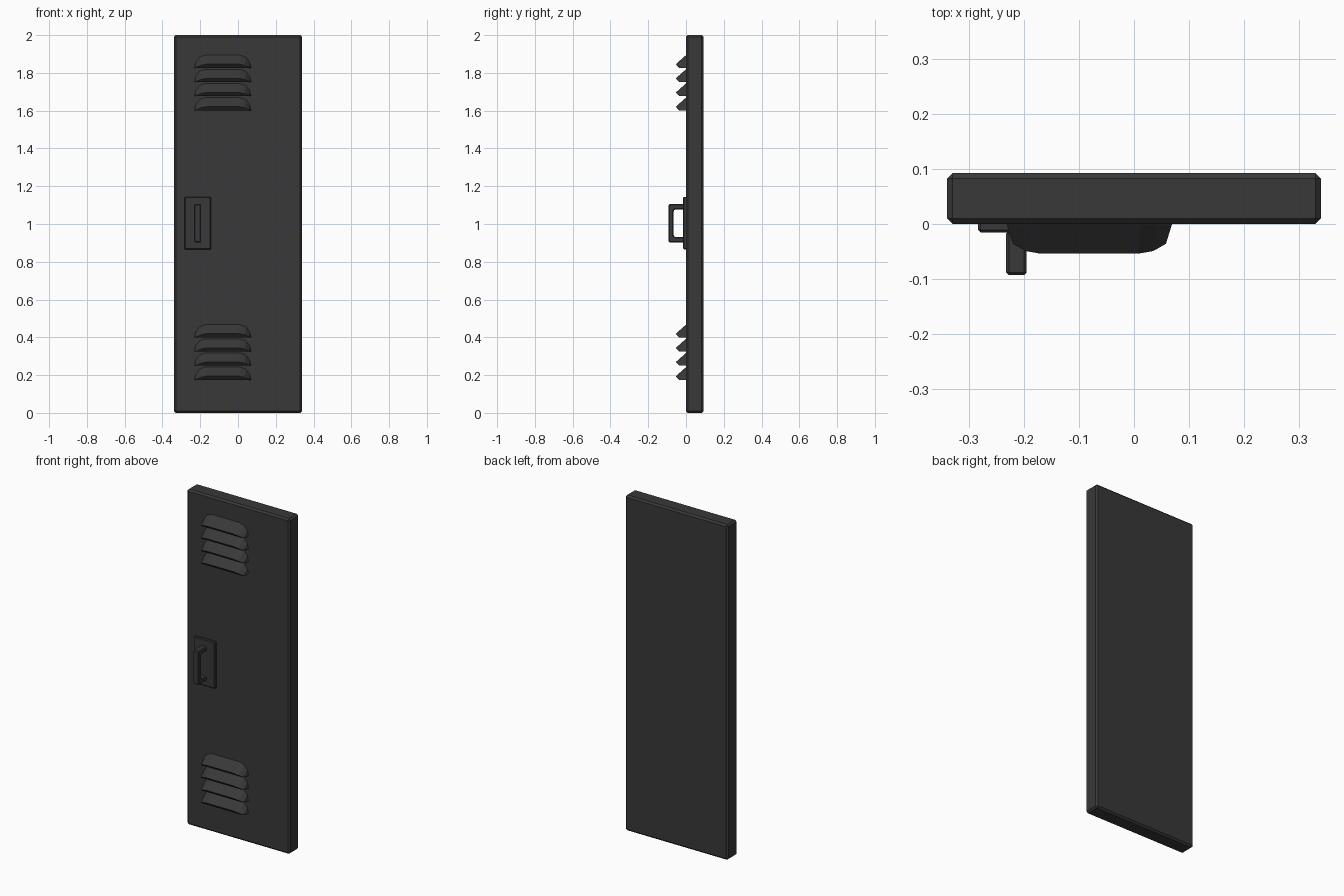
import bpy, bmesh
from mathutils import Vector

if "Cube" in bpy.data.objects:
    bpy.data.objects.remove(bpy.data.objects["Cube"])

paint = bpy.data.materials.new("dark_grey")
paint.diffuse_color = (0.04, 0.04, 0.04, 1)
paint.use_nodes = True
paint.node_tree.nodes["Principled BSDF"].inputs["Base Color"].default_value = paint.diffuse_color


def finish(name, bm, bevel=0):
    bmesh.ops.remove_doubles(bm, verts=bm.verts, dist=1e-5)
    bmesh.ops.recalc_face_normals(bm, faces=bm.faces)
    mesh = bpy.data.meshes.new(name)
    bm.to_mesh(mesh)
    bm.free()
    mesh.materials.append(paint)
    ob = bpy.data.objects.new(name, mesh)
    bpy.context.collection.objects.link(ob)
    if bevel:
        mod = ob.modifiers.new("bevel", 'BEVEL')
        mod.width, mod.segments, mod.limit_method = bevel, 1, 'ANGLE'
    return ob


def box(name, lo, hi, bevel):
    lo, hi = Vector(lo), Vector(hi)
    bm = bmesh.new()
    bmesh.ops.create_cube(bm, size=1)
    for v in bm.verts:
        v.co = (lo + hi) / 2 + v.co * (hi - lo)
    return finish(name, bm, bevel)


# Door panel and handle plate
box("door_panel", (-0.339, 0, 0), (0.339, 0.093, 2), 0.01)
box("handle_plate", (-0.283, -0.015, 0.866), (-0.143, 0.004, 1.144), 0.004)

# Handle: C-shaped side profile (y, height from middle), mirrored and extruded
half = [(-0.012, 0.101), (-0.093, 0.101), None, (-0.066, 0.065), (-0.058, 0.074), (-0.012, 0.074)]
outer, inner = half[:2], half[3:]
profile = (outer + [(y, -z) for y, z in reversed(outer)]
           + [(y, -z) for y, z in reversed(inner)] + inner)
# order: outer top, outer bottom, inner bottom (plate to bar), inner top (bar to plate)
bm = bmesh.new()
face = bm.faces.new([bm.verts.new((-0.232, y, 1.004 + z)) for y, z in profile])
ext = bmesh.ops.extrude_face_region(bm, geom=[face])
bmesh.ops.translate(bm, vec=(0.037, 0, 0),
                    verts=[g for g in ext["geom"] if isinstance(g, bmesh.types.BMVert)])
finish("handle", bm, 0.005)

# Vent hood: half contours from the side end to the flat middle
BACK = [(0.15, 0, 0), (0.143, 0, 0.030), (0.123, 0, 0.056), (0.093, 0, 0.067)]
LIP = [(0.15, 0, 0), (0.139, -0.036, 0.003), (0.116, -0.049, 0.013), (0.088, -0.054, 0.019)]
UNDER = [(0.15, 0, 0), (0.139, -0.036, 0), (0.116, -0.036, 0), (0.088, -0.036, 0)]


def louver(name, z):
    bm = bmesh.new()
    rows = []
    for half_row in (BACK, LIP, UNDER):
        full = half_row + [(-x, y, h) for x, y, h in reversed(half_row)]
        rows.append([bm.verts.new((x - 0.081, y, h + z)) for x, y, h in full])
    for a, b in zip(rows, rows[1:]):
        for i in range(len(a) - 1):
            bm.faces.new((a[i], a[i + 1], b[i + 1], b[i]))
    bm.faces.new(rows[2])
    finish(name, bm)


for group, base in (("upper", 1.602), ("lower", 0.175)):
    for i in range(4):
        louver(f"{group}_vent_{i + 1}", base + i * 0.075)
